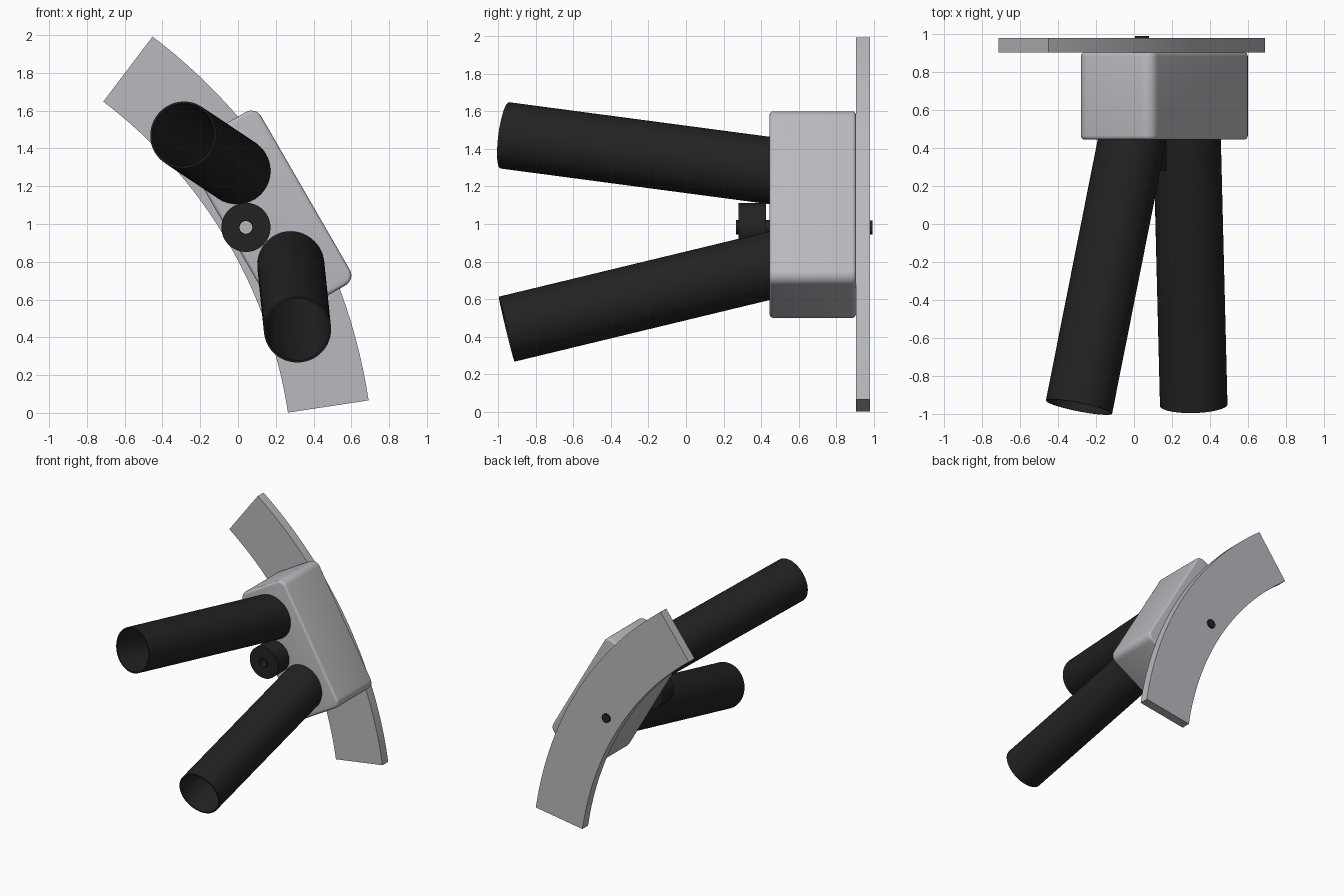
import bpy, bmesh, math
from mathutils import Vector, Matrix

cube = bpy.data.objects.get("Cube")
if cube:
    bpy.data.objects.remove(cube, do_unlink=True)


def material(name, color):
    m = bpy.data.materials.new(name)
    m.diffuse_color = (*color, 1)
    m.use_nodes = True
    m.node_tree.nodes["Principled BSDF"].inputs["Base Color"].default_value = (*color, 1)
    return m


GREY = material("light grey", (0.48, 0.49, 0.51))
BLACK = material("matte black", (0.016, 0.016, 0.016))


def finish(name, bm, mat):
    bmesh.ops.recalc_face_normals(bm, faces=bm.faces[:])
    mesh = bpy.data.meshes.new(name)
    bm.to_mesh(mesh)
    bm.free()
    mesh.materials.append(mat)
    ob = bpy.data.objects.new(name, mesh)
    bpy.context.collection.objects.link(ob)
    bpy.ops.object.select_all(action='DESELECT')
    ob.select_set(True)
    bpy.context.view_layer.objects.active = ob
    bpy.ops.object.shade_smooth_by_angle(angle=math.radians(35))
    return ob


def tube(name, start, end, outer, inner, mat, segments=64):
    """Hollow pipe with square-cut ends between two points."""
    start, end = Vector(start), Vector(end)
    axis = end - start
    turn = axis.to_track_quat('Z', 'Y')
    bm = bmesh.new()
    rings = []
    for base, r in ((start, outer), (end, outer), (end, inner), (start, inner)):
        ring = []
        for i in range(segments):
            a = math.tau * i / segments
            ring.append(bm.verts.new(base + turn @ Vector((r * math.cos(a), r * math.sin(a), 0))))
        rings.append(ring)
    for k in range(4):
        a, b = rings[k], rings[(k + 1) % 4]
        for i in range(segments):
            j = (i + 1) % segments
            bm.faces.new((a[i], a[j], b[j], b[i]))
    return finish(name, bm, mat)


# Curved back plate: a thick sector of a ring
CENTRE_X, CENTRE_Z = -2.252, -0.379
STEPS = 40
bm = bmesh.new()
outline = []
for radius, order in ((2.545, range(STEPS + 1)), (2.977, range(STEPS, -1, -1))):
    for i in order:
        a = math.radians(8.6 + 44.2 * i / STEPS)
        outline.append(bm.verts.new((CENTRE_X + radius * math.cos(a), 0.905,
                                     CENTRE_Z + radius * math.sin(a))))
face = bm.faces.new(outline)
extruded = bmesh.ops.extrude_face_region(bm, geom=[face])["geom"]
bmesh.ops.translate(bm, vec=(0, 0.075, 0),
                    verts=[g for g in extruded if isinstance(g, bmesh.types.BMVert)])
finish("curved_back_plate", bm, GREY)

# Tilted housing block with rounded corners and softened rims
bm = bmesh.new()
bmesh.ops.create_cube(bm, size=1, matrix=Matrix.Diagonal((0.456, 0.46, 1.058, 1)))
corners = [e for e in bm.edges
           if abs((e.verts[0].co - e.verts[1].co).normalized().y) > 0.9]
bmesh.ops.bevel(bm, geom=corners, offset=0.06, segments=8, profile=0.5, affect='EDGES')
rims = [e for e in bm.edges if len(e.link_faces) == 2 and e.calc_face_angle() > 1]
bmesh.ops.bevel(bm, geom=rims, offset=0.02, segments=4, profile=0.5, affect='EDGES')
bmesh.ops.transform(bm, verts=bm.verts[:],
                    matrix=Matrix.Translation((0.16, 0.675, 1.05))
                    @ Matrix.Rotation(math.radians(-30), 4, 'Y'))
finish("housing_block", bm, GREY)

# Two splayed tubes, rooted inside the housing
for name, front, root in (("upper_tube", (-0.29, -0.965, 1.472), (-0.01, 0.445, 1.285)),
                          ("lower_tube", (0.315, -0.955, 0.44), (0.28, 0.445, 0.778))):
    front, root = Vector(front), Vector(root)
    tube(name, front, root + (root - front) * 0.06, 0.178, 0.168, BLACK)

# Round knob on a hollow spindle between the tubes
KX, KZ = 0.042, 0.982
tube("knob", (KX, 0.28, KZ), (KX, 0.425, KZ), 0.13, 0.036, BLACK)
tube("spindle", (KX, 0.265, KZ), (KX, 0.46, KZ), 0.038, 0.034, BLACK, 32)

# Spindle end showing behind the plate
bm = bmesh.new()
bmesh.ops.create_cone(bm, cap_ends=True, segments=32, radius1=0.037, radius2=0.037, depth=0.04,
                      matrix=Matrix.Translation((KX, 0.972, KZ))
                      @ Matrix.Rotation(math.pi / 2, 4, 'X'))
finish("spindle_end", bm, BLACK)
